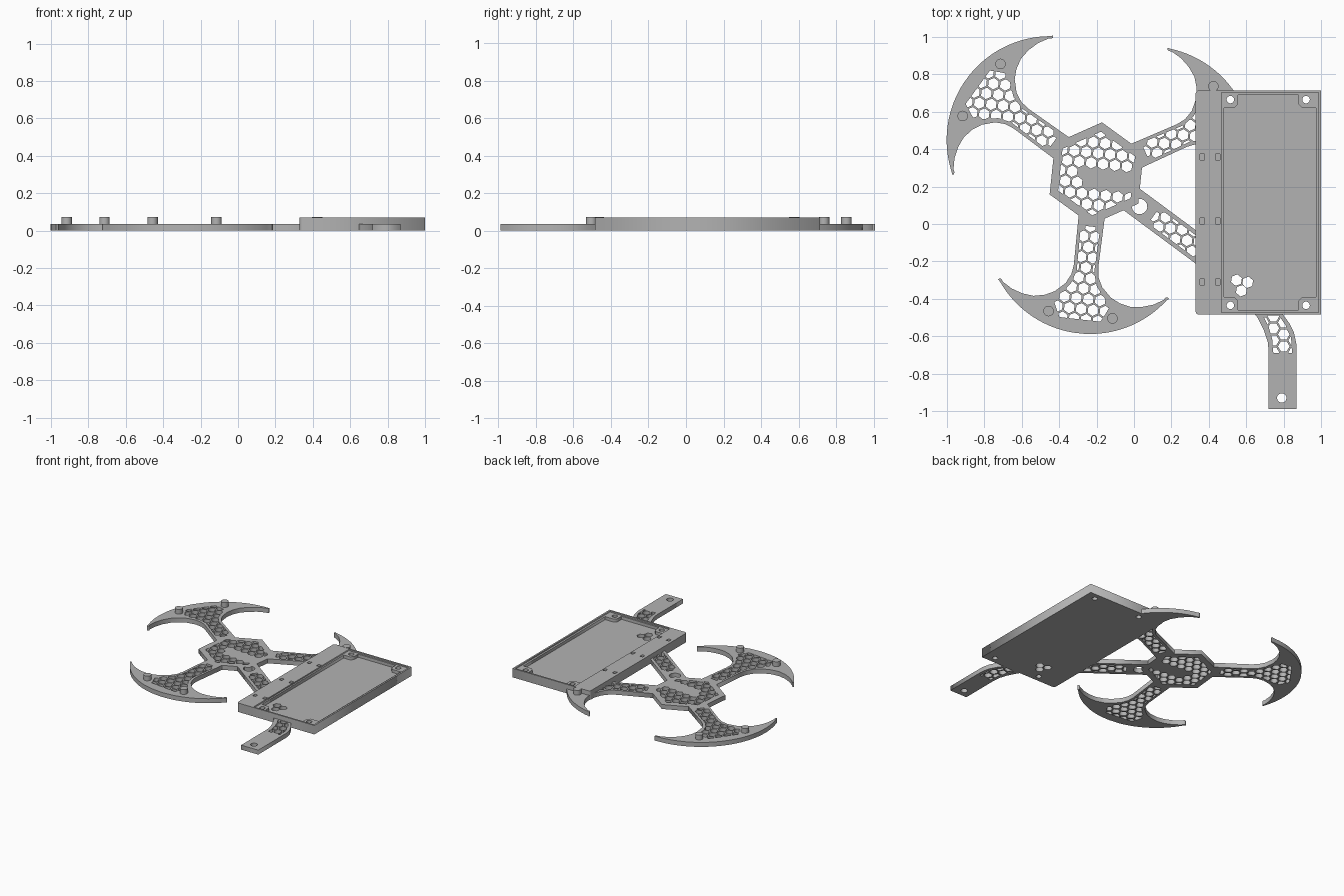
import bpy
from math import sin, cos, pi, radians, sqrt
from mathutils import Vector

if "Cube" in bpy.data.objects:
    bpy.data.objects.remove(bpy.data.objects["Cube"], do_unlink=True)

grey = bpy.data.materials.new("plain grey")
grey.use_nodes = True
GREY = (0.45, 0.45, 0.45, 1)
grey.diffuse_color = GREY
grey.node_tree.nodes["Principled BSDF"].inputs["Base Color"].default_value = GREY

PLATE = 0.035      # thickness of the flat frame
FLOOR = 0.036      # tray floor height
TOP = 0.07         # tray rim height
HUB = Vector((-0.2, 0.27))


def ring(c, r, n=24, start=0.0):
    return [Vector((c[0] + r * cos(start + 2 * pi * i / n),
                    c[1] + r * sin(start + 2 * pi * i / n))) for i in range(n)]


def rect(x0, x1, y0, y1):
    return [Vector(p) for p in ((x0, y0), (x1, y0), (x1, y1), (x0, y1))]


def mirrored(side):
    """Close a half outline of (u, v) points across the arm axis."""
    return [Vector(p) for p in side] + [Vector((u, -v)) for u, v in reversed(side)]


def placed(pts, angle):
    """Turn arm coordinates (u outward, v left) into x, y."""
    a = radians(angle)
    return [HUB + Vector((p[0] * cos(a) - p[1] * sin(a),
                          p[0] * sin(a) + p[1] * cos(a))) for p in pts]


def area(pts):
    return abs(sum(p.cross(q) for p, q in zip(pts, pts[1:] + pts[:1]))) / 2


def clip(subject, convex):
    """Part of subject inside a counter-clockwise convex polygon."""
    out = subject
    for a, b in zip(convex, convex[1:] + convex[:1]):
        src, out = out, []
        for p, q in zip(src, src[1:] + src[:1]):
            dp, dq = (b - a).cross(p - a), (b - a).cross(q - a)
            if dp >= 0:
                out.append(p)
            if (dp >= 0) != (dq >= 0):
                out.append(p.lerp(q, dp / (dp - dq)))
    return out


def honeycomb(region, pitch=0.064, r=0.031, skip=None):
    """Hexagonal holes trimmed to a region."""
    cells = []
    us, vs = [p.x for p in region], [p.y for p in region]
    row = pitch * sqrt(3) / 2
    for j in range(int((max(us) - min(us)) / row) + 2):
        for i in range(-8, 9):
            c = Vector((min(us) + j * row, (i + 0.5 * (j % 2)) * pitch + (max(vs) + min(vs)) / 2))
            if skip and skip(c):
                continue
            cell = clip(region, ring(c, r, 6))
            if len(cell) > 2 and area(cell) > 0.0003:
                cells.append(cell)
    return cells


def plate(name, outline, holes=(), z0=0.0, z1=PLATE):
    """Flat slab with holes, filled from closed outlines."""
    cu = bpy.data.curves.new(name, "CURVE")
    cu.dimensions, cu.fill_mode, cu.extrude = "2D", "BOTH", (z1 - z0) / 2
    for pts in [outline, *holes]:
        s = cu.splines.new("POLY")
        s.points.add(len(pts) - 1)
        for sp, p in zip(s.points, pts):
            sp.co = (p[0], p[1], 0, 1)
        s.use_cyclic_u = True
    tmp = bpy.data.objects.new(name + "_outline", cu)
    bpy.context.collection.objects.link(tmp)
    dg = bpy.context.evaluated_depsgraph_get()
    me = bpy.data.meshes.new_from_object(tmp.evaluated_get(dg))
    bpy.data.objects.remove(tmp, do_unlink=True)
    me.name = name
    for v in me.vertices:
        v.co.z += (z0 + z1) / 2
    me.materials.clear()
    me.materials.append(grey)
    ob = bpy.data.objects.new(name, me)
    bpy.context.collection.objects.link(ob)
    return ob


# Hexagonal hub with a solid patch in its honeycomb
def in_patch(c):
    d = placed([c], 24)[0] - Vector((-0.15, 0.24))
    return (d.x / 0.14) ** 2 + (d.y / 0.07) ** 2 < 1


hub_cells = honeycomb(ring((0, 0), 0.225, 6), skip=in_patch)
plate("hub", placed(ring((0, 0), 0.275, 6), 24), [placed(c, 24) for c in hub_cells])

# Three arms ending in crescent claws
inner = [(0.232, 0.07), (0.50, 0.066), (0.55, 0.073), (0.60, 0.098), (0.65, 0.15),
         (0.675, 0.20), (0.688, 0.26), (0.682, 0.32), (0.663, 0.38), (0.632, 0.432),
         (0.618, 0.442), (0.615, 0.452), (0.622, 0.46)]
arc = [(0.305 + 0.555 * cos(t), 0.555 * sin(t))
       for t in [radians(54 - 3 * i) for i in range(18)]]
claw = mirrored(inner + arc)
claw_region = mirrored([(0.285, 0.052), (0.53, 0.047), (0.60, 0.07), (0.66, 0.12),
                        (0.70, 0.15), (0.735, 0.135), (0.785, 0.11)])
claw_cells = honeycomb(claw_region)
screws = [(x, y) for x in (0.515, 0.92) for y in (-0.435, 0.665)]
for name, angle, pegs in (("left_back", 24, [1]), ("right_back", 144, [1, -1]),
                          ("front", 263.5, [1, -1])):
    holes = [placed(c, angle) for c in claw_cells]
    if name == "left_back":
        holes.append(ring(screws[1], 0.02))
    plate(name + "_claw_arm", placed(claw, angle), holes)
    for k, s in enumerate(pegs):
        c = placed([(0.76, 0.172 * s)], angle)[0]
        plate(f"{name}_peg_{k + 1}", ring(c, 0.028), z0=0.03, z1=0.072)

# Straight arm running to the tray, with a round hole by the hub
arm_cells = honeycomb(rect(0.38, 0.69, -0.05, 0.05))
plate("tray_arm", placed(rect(0.232, 0.72, -0.072, 0.072), 323.5),
      [placed(c, 323.5) for c in arm_cells + [ring((0.29, -0.005), 0.041)]])

# Bent tail coming out from under the tray
tail = [(0.62, -0.45), (0.66, -0.50), (0.695, -0.57), (0.715, -0.63), (0.72, -0.68),
        (0.72, -0.99), (0.868, -0.99), (0.868, -0.64), (0.855, -0.58), (0.83, -0.53),
        (0.79, -0.475), (0.77, -0.45)]
tail_region = [Vector(p) for p in ((0.69, -0.49), (0.72, -0.55), (0.74, -0.62), (0.745, -0.69),
                                   (0.845, -0.69), (0.84, -0.61), (0.81, -0.54), (0.775, -0.49))]
plate("tail", tail, honeycomb(tail_region) + [ring((0.79, -0.93), 0.025)])

# Tray: floor, rim with side strip and slots, inner lip, corner bosses
outline = [(0.345, -0.485), (1.0, -0.485), (1.0, 0.715), (0.345, 0.715),
           (0.334, 0.71), (0.33, 0.70), (0.33, -0.47), (0.334, -0.48)]
screw_holes = [ring(c, 0.02) for c in screws]
vents = [ring(c, 0.031, 6, 0.35) for c in ((0.548, -0.30), (0.608, -0.312), (0.574, -0.357))]
plate("tray_floor", outline, screw_holes + vents, 0, FLOOR)
slots = [rect(x - 0.012, x + 0.012, y - 0.015, y + 0.015)
         for x in (0.366, 0.449) for y in (-0.31, 0.016, 0.358)]
cavity = rect(0.468, 0.987, -0.472, 0.702)
plate("tray_rim", outline, slots + [cavity], FLOOR, TOP)
plate("tray_lip", cavity, [rect(0.48, 0.972, -0.46, 0.69)], FLOOR, 0.06)
for i, (x, y) in enumerate(screws):
    sx, sy = (1 if x > 0.7 else -1), (1 if y > 0 else -1)
    boss = [(x + sx * a, y + sy * b) for a, b in
            ((0.055, 0.028), (-0.04, 0.028), (-0.04, -0.025), (-0.02, -0.045), (0.055, -0.045))]
    plate(f"tray_boss_{i + 1}", boss, [ring((x, y), 0.02)], FLOOR, 0.06)
